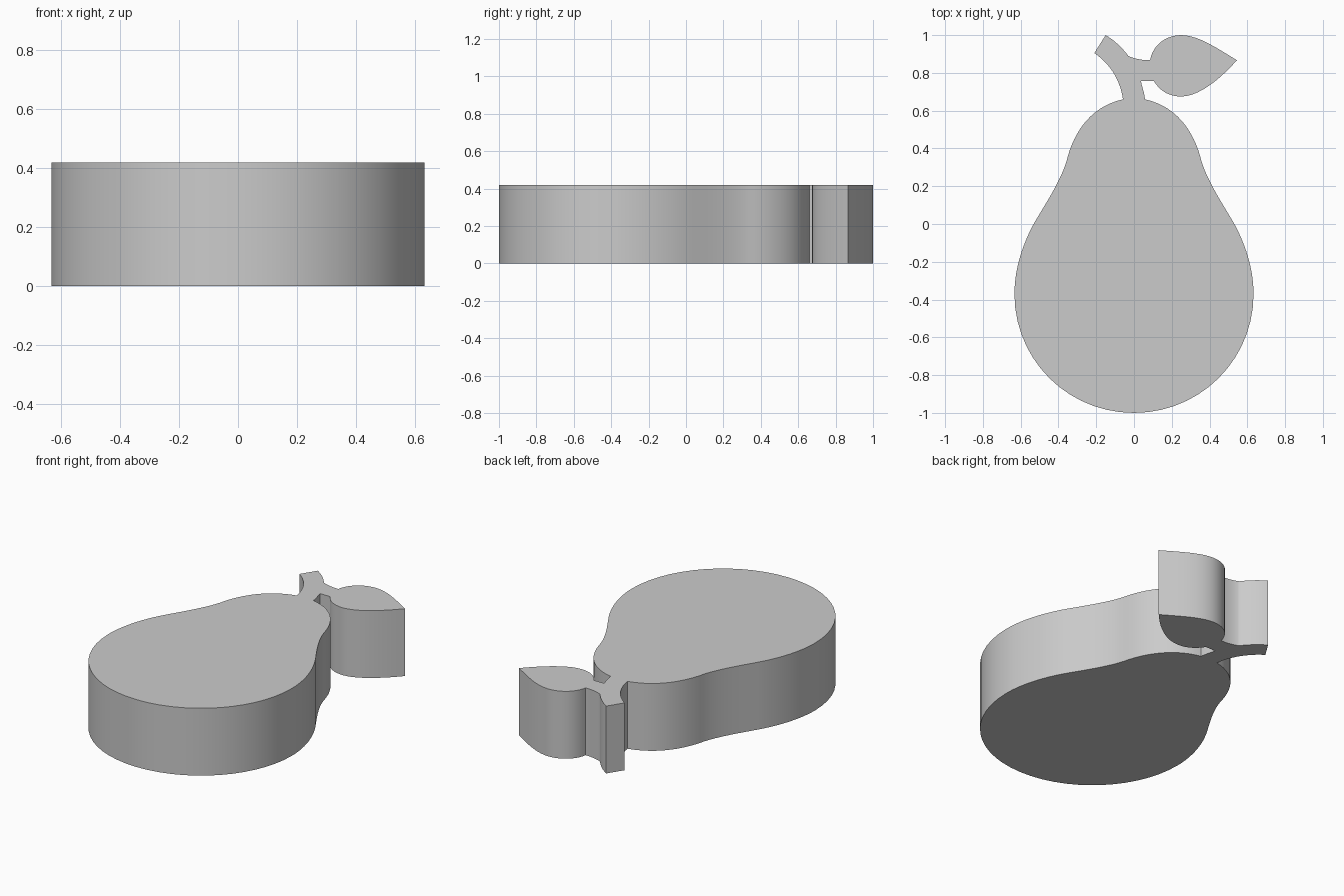
import bpy, bmesh, math
from mathutils import Vector
from mathutils.geometry import interpolate_bezier

HEIGHT = 0.42

cube = bpy.data.objects.get("Cube")
if cube:
    bpy.data.objects.remove(cube, do_unlink=True)


def trace(start, segments, steps):
    """Sample a chain of (handle, handle, end) curves; a bare (end,) is a straight line."""
    points = [Vector((*start, 0))]
    for segment in segments:
        ends = [Vector((*p, 0)) for p in segment]
        if len(ends) == 1:
            points += ends
        else:
            points += interpolate_bezier(points[-1], *ends, steps + 1)[1:]
    return points


# Right half of the fruit, from the stem base to the bottom
half = trace((0.058, 0.66), [
    ((0.22, 0.625), (0.31, 0.5), (0.35, 0.36)),
    ((0.375, 0.25), (0.46, 0.12), (0.52, 0.02)),
    ((0.59, -0.1), (0.633, -0.24), (0.633, -0.37)),
    ((0.633, -0.72), (0.35, -1), (0, -1)),
], 14)
mirrored = [Vector((-p.x, p.y, 0)) for p in reversed(half[:-1])]

# Stem and leaf, from the left stem base round to the right one
sprig = trace(mirrored[-1].xy, [
    ((-0.075, 0.77), (-0.13, 0.85), (-0.21, 0.905)),
    ((-0.15, 1),),
    ((-0.1, 0.97), (-0.06, 0.93), (-0.03, 0.89)),
    ((0, 0.875), (0.04, 0.867), (0.085, 0.867)),
    ((0.1, 0.95), (0.17, 1), (0.25, 1)),
    ((0.34, 1), (0.44, 0.93), (0.545, 0.867)),
    ((0.45, 0.76), (0.34, 0.675), (0.25, 0.675)),
    ((0.19, 0.675), (0.14, 0.7), (0.105, 0.757)),
    ((0.037, 0.757),),
    ((0.04, 0.73), (0.055, 0.7), (0.058, 0.66)),
], 10)
outline = half + mirrored + sprig[1:-1]

# Extrude the closed outline into a solid slab
bm = bmesh.new()
base = bm.faces.new([bm.verts.new(p) for p in outline])
top = bmesh.ops.extrude_face_region(bm, geom=[base], use_keep_orig=True)["geom"]
bmesh.ops.translate(bm, vec=(0, 0, HEIGHT),
                    verts=[v for v in top if isinstance(v, bmesh.types.BMVert)])
bmesh.ops.recalc_face_normals(bm, faces=bm.faces)
mesh = bpy.data.meshes.new("pear_slab")
bm.to_mesh(mesh)
bm.free()

pear = bpy.data.objects.new("pear_slab", mesh)
bpy.context.collection.objects.link(pear)

# Plain grey finish
grey = bpy.data.materials.new("plain_grey")
grey.use_nodes = True
grey.diffuse_color = (0.6, 0.6, 0.6, 1)
grey.node_tree.nodes["Principled BSDF"].inputs["Base Color"].default_value = grey.diffuse_color
mesh.materials.append(grey)

# Smooth walls with crisp rims and corners
bpy.context.view_layer.objects.active = pear
pear.select_set(True)
bpy.ops.object.shade_smooth_by_angle(angle=math.radians(30))
